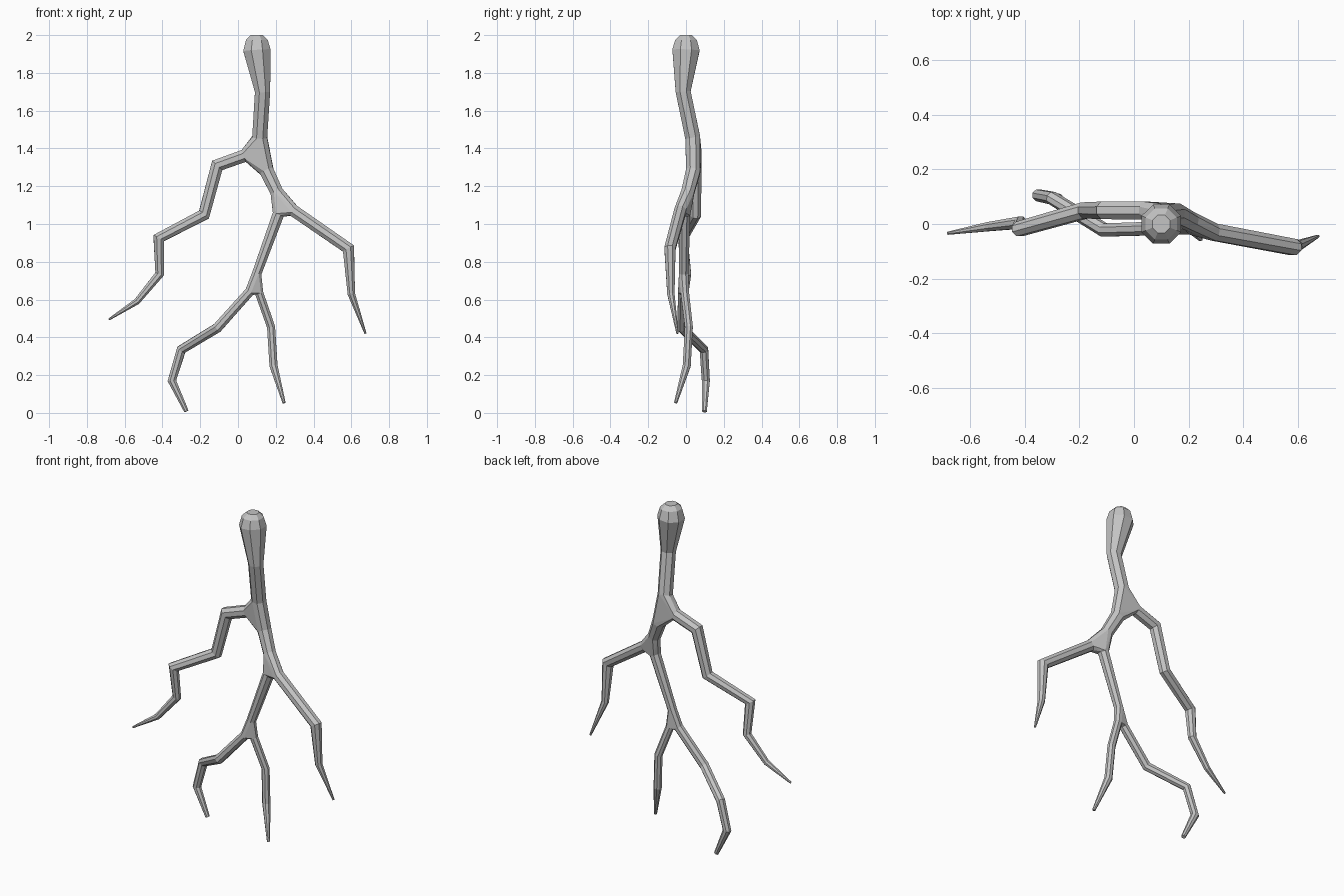
import bpy, bmesh, math
from mathutils import Vector

cube = bpy.data.objects.get("Cube")
if cube:
    bpy.data.objects.remove(cube, do_unlink=True)

SIDES = 8
grey = bpy.data.materials.new("light_grey")
grey.use_nodes = True
grey.diffuse_color = (0.55, 0.55, 0.55, 1)
grey.node_tree.nodes["Principled BSDF"].inputs["Base Color"].default_value = (0.55, 0.55, 0.55, 1)


def finish(name, bm):
    bmesh.ops.recalc_face_normals(bm, faces=bm.faces)
    mesh = bpy.data.meshes.new(name)
    bm.to_mesh(mesh)
    bm.free()
    mesh.materials.append(grey)
    bpy.context.collection.objects.link(bpy.data.objects.new(name, mesh))


def make_rings(path):
    """Mitred eight-sided rings along (x, y, z, radius) points."""
    pts = [Vector(p[:3]) for p in path]
    dirs = [(b - a).normalized() for a, b in zip(pts, pts[1:])]
    rings = []
    for i, p in enumerate(pts):
        before, after = dirs[max(i - 1, 0)], dirs[min(i, len(dirs) - 1)]
        tangent = (before + after).normalized()
        stretch = 1 / max(tangent.dot(after), 0.75)
        u = Vector((0, 1, 0))
        u = (u - tangent * u.dot(tangent)).normalized()
        v = tangent.cross(u) * stretch
        angles = [math.tau * (k + 0.5) / SIDES for k in range(SIDES)]
        rings.append([p + (u * math.cos(a) + v * math.sin(a)) * path[i][3] for a in angles])
    return rings


def tube(name, path):
    rings = make_rings(path)
    bm = bmesh.new()
    loops = [[bm.verts.new(co) for co in ring] for ring in rings]
    for a, b in zip(loops, loops[1:]):
        for k in range(SIDES):
            n = (k + 1) % SIDES
            bm.faces.new((a[k], a[n], b[n], b[k]))
    bm.faces.new(loops[0][::-1])
    bm.faces.new(loops[-1])
    finish(name, bm)
    return rings


def fork(name, *rings):
    """Webbed joint wrapped around the ends of three tubes."""
    bm = bmesh.new()
    for ring in rings:
        for co in ring:
            bm.verts.new(co)
    result = bmesh.ops.convex_hull(bm, input=bm.verts)
    loose = [v for v in bm.verts if not v.link_faces]
    bmesh.ops.delete(bm, geom=loose, context='VERTS')
    finish(name, bm)


# Main stem, from the knobbed top downwards
upper_stem = tube("upper_stem", [
    (0.10, 0.0, 2.0, 0.035), (0.10, 0.0, 1.975, 0.062), (0.10, 0.0, 1.92, 0.078),
    (0.13, -0.015, 1.70, 0.043), (0.115, 0.035, 1.46, 0.043)])
middle_stem = tube("middle_stem", [
    (0.152, 0.038, 1.28, 0.041), (0.205, 0.01, 1.17, 0.037)])
lower_stem = tube("lower_stem", [
    (0.213, -0.008, 1.05, 0.033), (0.10, -0.012, 0.74, 0.027)])

# Side branches
right_branch = tube("right_branch", [
    (0.03, 0.05, 1.36, 0.036), (-0.11, 0.05, 1.31, 0.035), (-0.18, 0.05, 1.05, 0.032),
    (-0.42, -0.018, 0.925, 0.029), (-0.415, 0.005, 0.735, 0.024),
    (-0.535, -0.01, 0.59, 0.018), (-0.683, -0.034, 0.495, 0.006)])
left_branch = tube("left_branch", [
    (0.295, -0.03, 1.07, 0.034), (0.585, -0.085, 0.87, 0.032),
    (0.60, -0.08, 0.63, 0.021), (0.675, -0.045, 0.42, 0.006)])
lower_right_branch = tube("lower_right_branch", [
    (0.06, -0.017, 0.64, 0.027), (-0.11, -0.022, 0.45, 0.027), (-0.30, 0.095, 0.335, 0.025),
    (-0.35, 0.105, 0.17, 0.023), (-0.273, 0.098, 0.008, 0.013)])
lower_left_branch = tube("lower_left_branch", [
    (0.112, -0.006, 0.635, 0.024), (0.175, 0.015, 0.455, 0.023),
    (0.188, 0.004, 0.25, 0.023), (0.244, -0.055, 0.053, 0.009)])

# Webbed joints
fork("upper_fork", upper_stem[-1], middle_stem[0], right_branch[0])
fork("middle_fork", middle_stem[-1], lower_stem[0], left_branch[0])
fork("lower_fork", lower_stem[-1], lower_right_branch[0], lower_left_branch[0])
